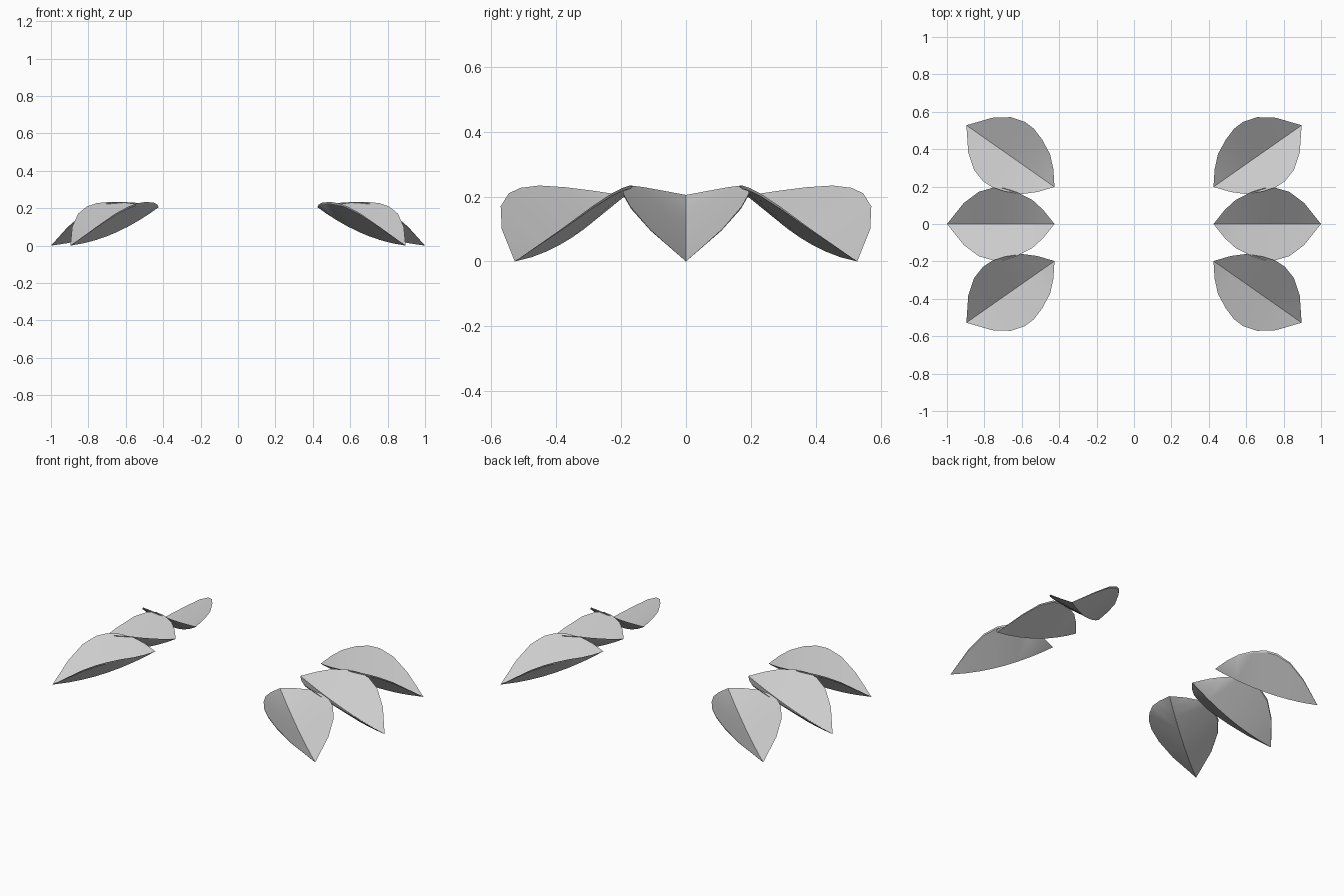
import bpy, bmesh, math

if "Cube" in bpy.data.objects:
    bpy.data.objects.remove(bpy.data.objects["Cube"])

# leaf stations: distance along the fold, half width, rim height
STATIONS = [(0.06, 0.075, 0.219), (0.12, 0.13, 0.229), (0.20, 0.17, 0.234),
            (0.27, 0.192, 0.227), (0.33, 0.194, 0.21), (0.405, 0.172, 0.170),
            (0.485, 0.112, 0.10)]
LENGTH, BASE_Z = 0.575, 0.205


def leaf_mesh():
    """Thin V-folded leaf: raised rims, sagging keel, pointed ends."""
    bm = bmesh.new()
    base = bm.verts.new((0, 0, BASE_Z))
    tip = bm.verts.new((LENGTH, 0, 0))
    rows = []
    for a, w, z in STATIONS:
        t = a / LENGTH
        bulge = 4 * t * (1 - t)
        chord = BASE_Z * (1 - t)
        ring = [(a, 0, chord - 0.02 * bulge),      # inner fold
                (a, w, z),                         # upper rim
                (a, w - 0.003, z - 0.01 * bulge),  # lower rim
                (a, 0, chord - 0.036 * bulge),     # keel
                (a, -w + 0.003, z - 0.01 * bulge),
                (a, -w, z)]
        rows.append([bm.verts.new(p) for p in ring])
    for i in range(6):
        j = (i + 1) % 6
        bm.faces.new((base, rows[0][i], rows[0][j]))
        for r, s in zip(rows, rows[1:]):
            bm.faces.new((r[i], s[i], s[j], r[j]))
        bm.faces.new((tip, rows[-1][j], rows[-1][i]))
    bmesh.ops.recalc_face_normals(bm, faces=bm.faces[:])
    me = bpy.data.meshes.new("leaf")
    bm.to_mesh(me)
    bm.free()
    return me


# three fanned leaves on each side
mesh = leaf_mesh()
for side, sx in (("right", 1), ("left", -1)):
    for row, sy in (("front", -1), ("middle", 0), ("back", 1)):
        ob = bpy.data.objects.new(f"leaf_{side}_{row}", mesh.copy())
        bpy.context.collection.objects.link(ob)
        ob.location = (sx * 0.425, sy * 0.198, 0)
        angle = sy * math.radians(35)
        ob.rotation_euler.z = angle if sx > 0 else math.pi - angle
        bpy.ops.object.select_all(action='DESELECT')
        ob.select_set(True)
        bpy.context.view_layer.objects.active = ob
        bpy.ops.object.shade_smooth_by_angle(angle=math.radians(30))
